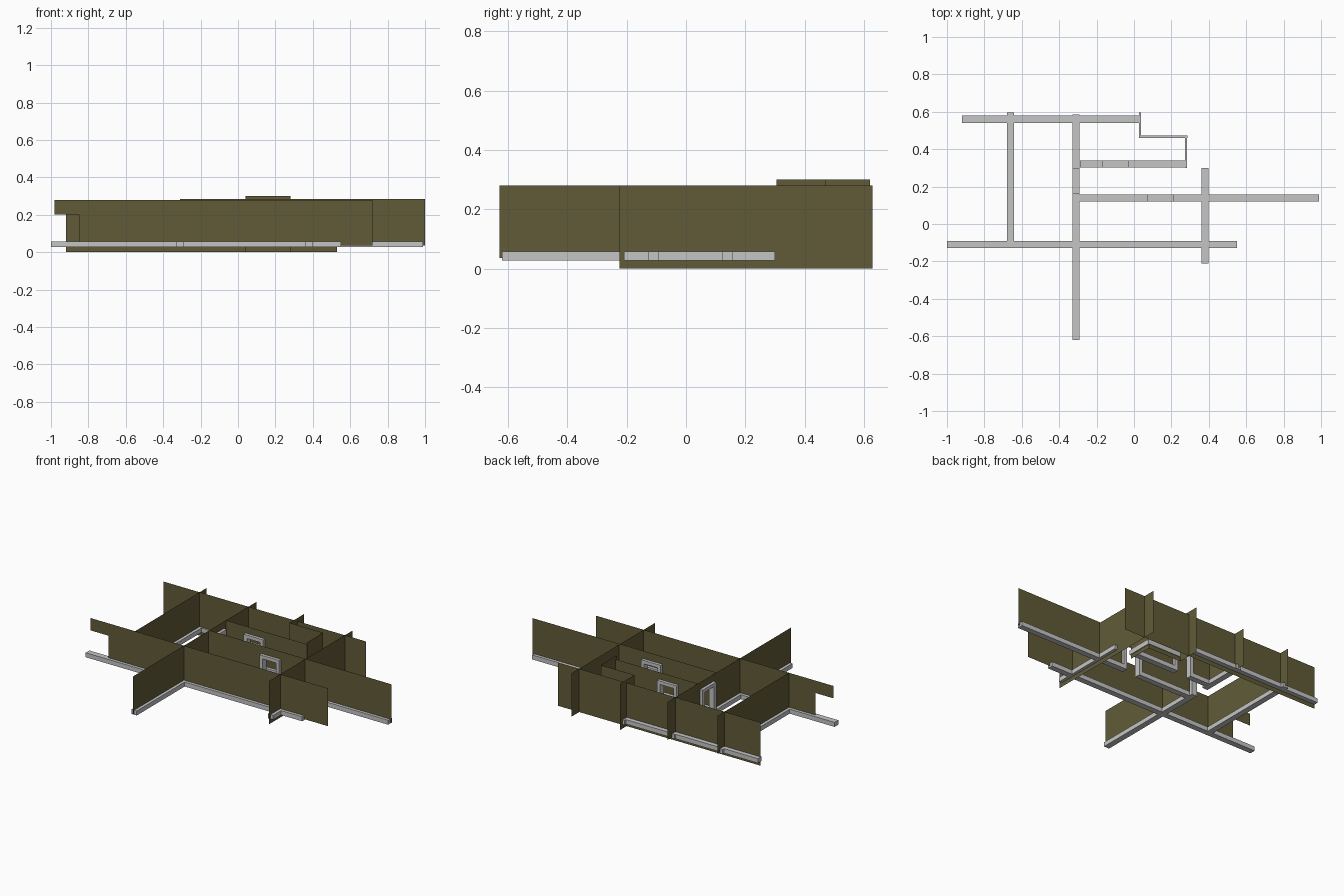
import bpy, bmesh

if "Cube" in bpy.data.objects:
    bpy.data.objects.remove(bpy.data.objects["Cube"])


def material(name, rgb):
    m = bpy.data.materials.new(name)
    m.diffuse_color = (*rgb, 1)
    m.use_nodes = True
    m.node_tree.nodes["Principled BSDF"].inputs["Base Color"].default_value = m.diffuse_color
    return m


OLIVE = material("olive wall", (0.120, 0.105, 0.040))
GREY = material("light grey trim", (0.56, 0.56, 0.56))


def finish(name, bm, mat):
    me = bpy.data.meshes.new(name)
    bm.to_mesh(me)
    bm.free()
    me.materials.append(mat)
    ob = bpy.data.objects.new(name, me)
    bpy.context.collection.objects.link(ob)
    return ob


def place(axis, along, across, z):
    """Point on a plan line that runs along axis x or y."""
    return (along, across, z) if axis == "x" else (across, along, z)


def wall(name, axis, across, panels):
    """Thin upright sheet made of (start, end, bottom, top) panels."""
    bm = bmesh.new()
    for a, b, z0, z1 in panels:
        corners = [(a, z0), (b, z0), (b, z1), (a, z1)]
        if axis == "y":
            corners.reverse()
        bm.faces.new([bm.verts.new(place(axis, s, across, z)) for s, z in corners])
    return finish(name, bm, OLIVE)


def trim(name, axis, across, bars, width=0.038):
    """Boxes along one plan line, given as (start, end, bottom, top)."""
    bm = bmesh.new()
    for a, b, z0, z1 in bars:
        geo = bmesh.ops.create_cube(bm, size=1)["verts"]
        size = place(axis, b - a, width, z1 - z0)
        centre = place(axis, (a + b) / 2, across, (z0 + z1) / 2)
        bmesh.ops.scale(bm, vec=size, verts=geo)
        bmesh.ops.translate(bm, vec=centre, verts=geo)
    return finish(name, bm, GREY)


B, T = 0.035, 0.28          # usual wall bottom and top
Z0, Z1 = 0.028, 0.057       # skirting bottom and top
D, F = 0.235, 0.022         # door frame top and bar width


def door_wall(name, axis, across, a, b, d0, d1, top=T):
    wall(name + "_wall", axis, across, [
        (a, d0 + F, B, top), (d1 - F, b, B, top), (d0 + F, d1 - F, D - F, top)])


def door_trim(name, axis, across, a, b, d0, d1):
    trim(name + "_skirting", axis, across, [(a, d0, Z0, Z1), (d1, b, Z0, Z1)])
    trim(name + "_door_frame", axis, across, [
        (d0, d0 + F, Z0, D), (d1 - F, d1, Z0, D), (d0 + F, d1 - F, D - F, D)])


# Plain walls
wall("front_wall", "x", -0.11, [(-0.98, -0.85, 0.2, T), (-0.85, 0.72, B, T)])
wall("back_wall", "x", 0.55, [(-0.92, 0.53, 0, T)])
wall("left_wall", "y", -0.66, [(-0.11, 0.62, B, T)])
wall("right_wall", "y", 0.38, [(-0.225, 0.63, 0, T)])

# Walls with doorways
door_wall("hall", "x", 0.14, -0.31, 1.0, 0.07, 0.21, 0.285)
door_wall("inner", "x", 0.32, -0.31, 0.28, -0.17, -0.03)
door_wall("cross", "y", -0.31, -0.63, 0.63, 0.16, 0.3)

# Taller stepped closet walls
wall("closet_left_wall", "y", 0.04, [(0.47, 0.62, 0, 0.3)])
wall("closet_back_wall", "x", 0.47, [(0.04, 0.28, 0, 0.3)])
wall("closet_right_wall", "y", 0.28, [(0.305, 0.47, 0, 0.3)])

# Skirting rails
trim("front_skirting", "x", -0.11, [(-1.0, 0.55, Z0, Z1)])
trim("back_skirting", "x", 0.56, [(-0.92, 0.03, Z0, Z1)])
trim("left_skirting", "y", -0.66, [(-0.091, 0.595, Z0, Z1)])
trim("right_skirting", "y", 0.38, [(-0.21, 0.3, Z0, Z1)])
trim("closet_left_skirting", "y", 0.032, [(0.46, 0.595, Z0, Z1)], 0.013)
trim("closet_back_skirting", "x", 0.467, [(0.032, 0.285, Z0, Z1)], 0.013)
trim("closet_right_skirting", "y", 0.278, [(0.3, 0.467, Z0, Z1)], 0.013)

# Skirting and frames around doorways
door_trim("hall", "x", 0.14, -0.33, 0.99, 0.07, 0.21)
door_trim("inner", "x", 0.32, -0.29, 0.28, -0.17, -0.03)
door_trim("cross", "y", -0.31, -0.62, 0.585, 0.16, 0.3)
